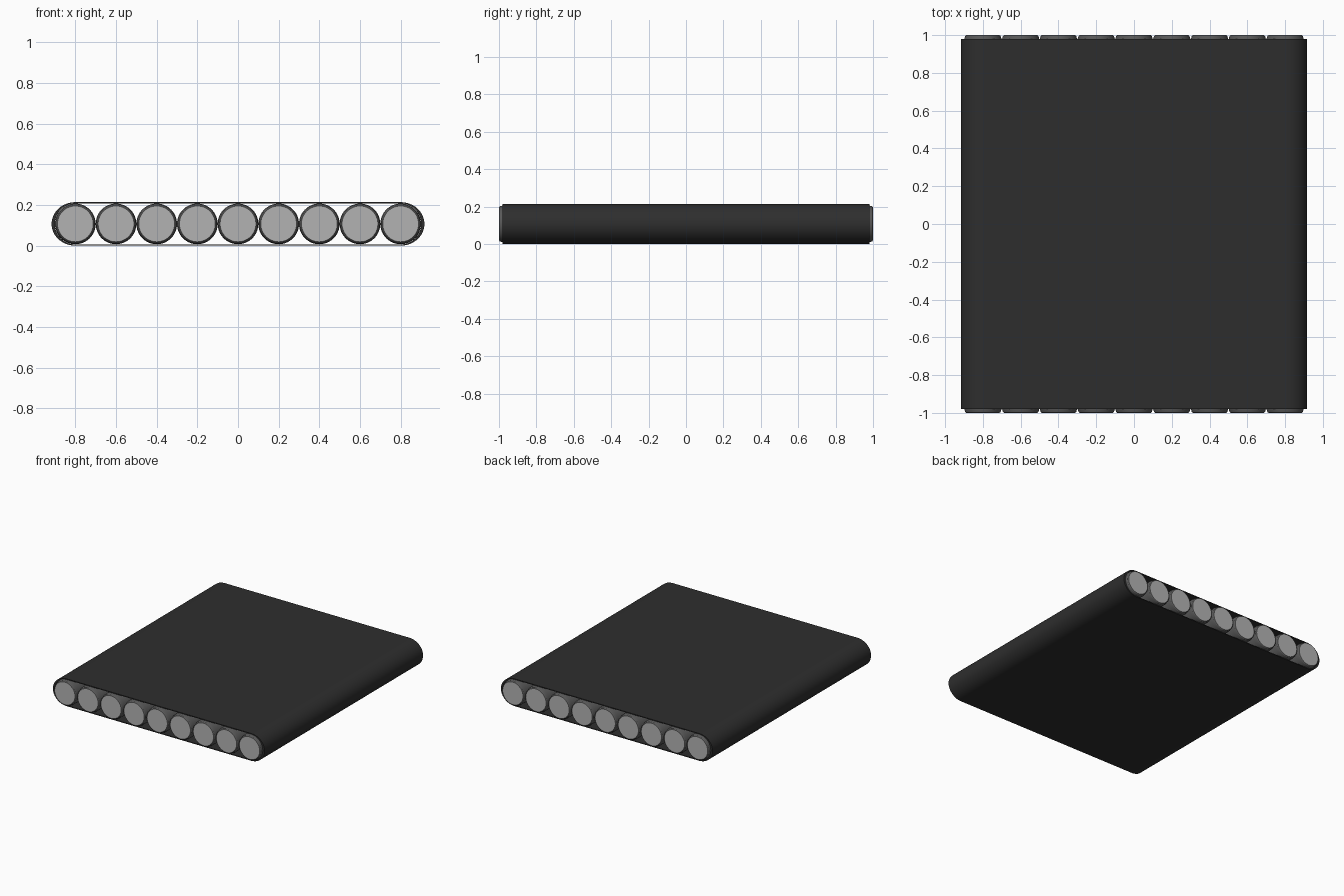
import bpy, bmesh, math

if "Cube" in bpy.data.objects:
    bpy.data.objects.remove(bpy.data.objects["Cube"])

def mat(name, c):
    m = bpy.data.materials.new(name)
    m.diffuse_color = (*c, 1)
    m.use_nodes = True
    m.node_tree.nodes["Principled BSDF"].inputs["Base Color"].default_value = m.diffuse_color
    return m

belt_mat = mat("black rubber", (0.027, 0.027, 0.027))
steel = mat("dark steel", (0.1, 0.1, 0.1))
cap = mat("light grey cap", (0.45, 0.45, 0.45))
ZC = 0.107

def finish(bm, name, mats):
    bmesh.ops.recalc_face_normals(bm, faces=bm.faces)
    me = bpy.data.meshes.new(name)
    bm.to_mesh(me)
    bm.free()
    ob = bpy.data.objects.new(name, me)
    bpy.context.collection.objects.link(ob)
    for m in mats:
        me.materials.append(m)
    bpy.ops.object.select_all(action='DESELECT')
    ob.select_set(True)
    bpy.context.view_layer.objects.active = ob
    bpy.ops.object.shade_smooth_by_angle(angle=math.radians(30))
    return ob

def loft(bm, rings, closed=False):
    n = len(rings[0])
    pairs = list(zip(rings, rings[1:] + rings[:1])) if closed else list(zip(rings, rings[1:]))
    for a, b in pairs:
        for i in range(n):
            j = (i + 1) % n
            bm.faces.new((a[i], a[j], b[j], b[i]))

# rollers: dark barrel with bevelled ends and light end caps
def roller(i):
    bm = bmesh.new()
    N = 48
    rings = []
    for y, r in ((-1, 0.088), (-0.995, 0.094), (-0.975, 0.1), (0.975, 0.1), (0.995, 0.094), (1, 0.088)):
        rings.append([bm.verts.new(((i - 4) * 0.2 + r * math.cos(2 * math.pi * k / N), y,
                                    ZC + r * math.sin(2 * math.pi * k / N))) for k in range(N)])
    loft(bm, rings)
    for ring in (rings[0], rings[-1]):
        bm.faces.new(ring).material_index = 1
    finish(bm, f"roller_{i + 1}", [steel, cap])

for i in range(9):
    roller(i)

# belt: thin hollow loop, thicker around the end rollers
def loop(bm, y, rx, rz):
    vs = []
    for side in (1, -1):
        for k in range(25):
            a = math.pi * (k / 24 - 0.5)
            vs.append(bm.verts.new((side * (0.8 + rx * math.cos(a)), y, ZC + side * rz * math.sin(a))))
    return vs

bm = bmesh.new()
loft(bm, [loop(bm, -0.98, 0.117, 0.107), loop(bm, 0.98, 0.117, 0.107),
          loop(bm, 0.98, 0.101, 0.101), loop(bm, -0.98, 0.101, 0.101)], closed=True)
finish(bm, "conveyor_belt", [belt_mat])
